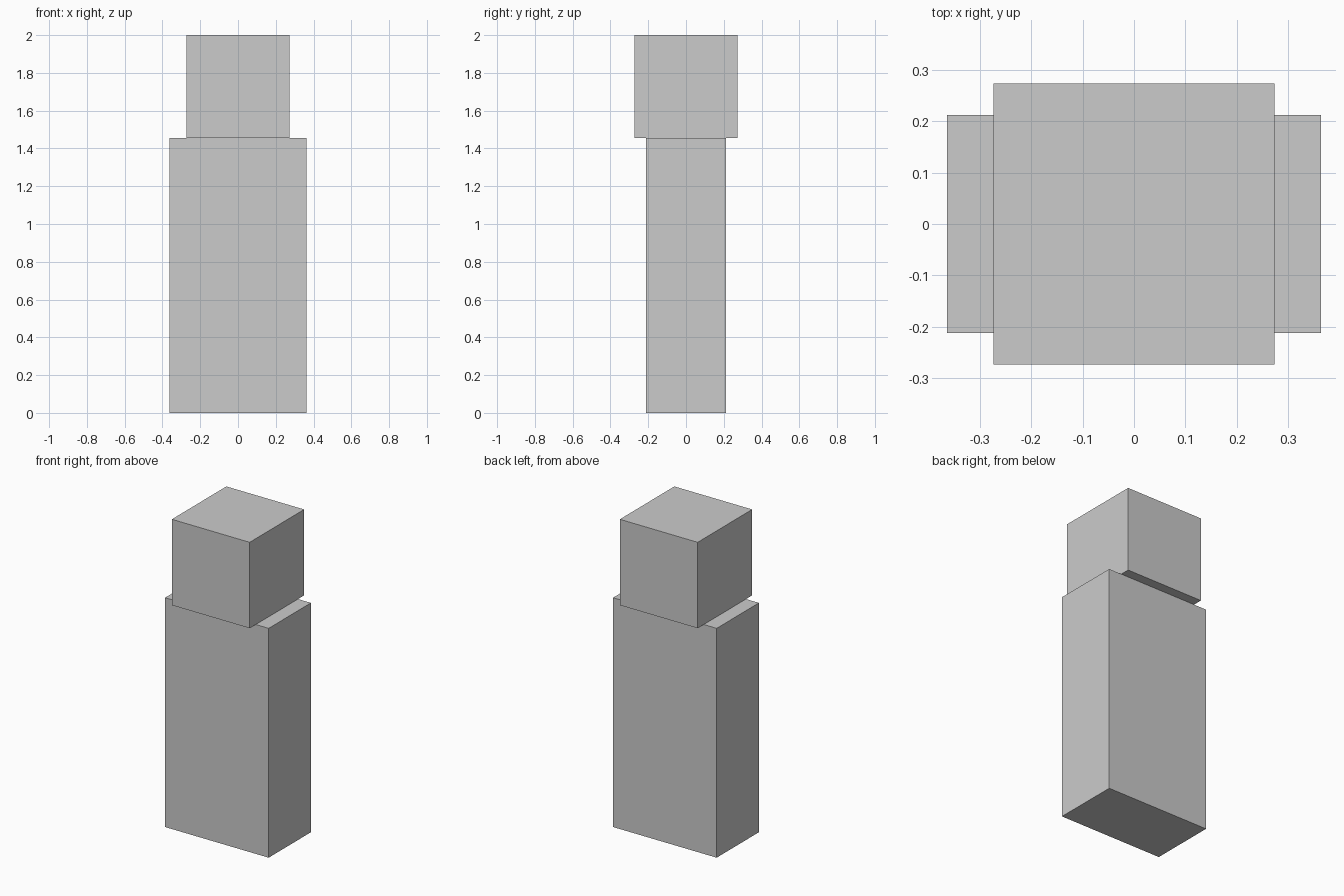
import bpy

if "Cube" in bpy.data.objects:
    bpy.data.objects.remove(bpy.data.objects["Cube"])


def box(name, size, bottom):
    """Add a box centred on the z axis, resting at the given height."""
    bpy.ops.mesh.primitive_cube_add(size=1, location=(0, 0, bottom + size[2] / 2))
    ob = bpy.context.object
    ob.name = name
    ob.scale = size
    bpy.ops.object.transform_apply(location=False, rotation=False, scale=True)
    return ob


NECK = 1.455  # height where the head meets the body

# Tall flat body
box("body", (0.727, 0.423, NECK), 0)

# Cubic head on top
box("head", (0.546, 0.546, 2 - NECK), NECK)
